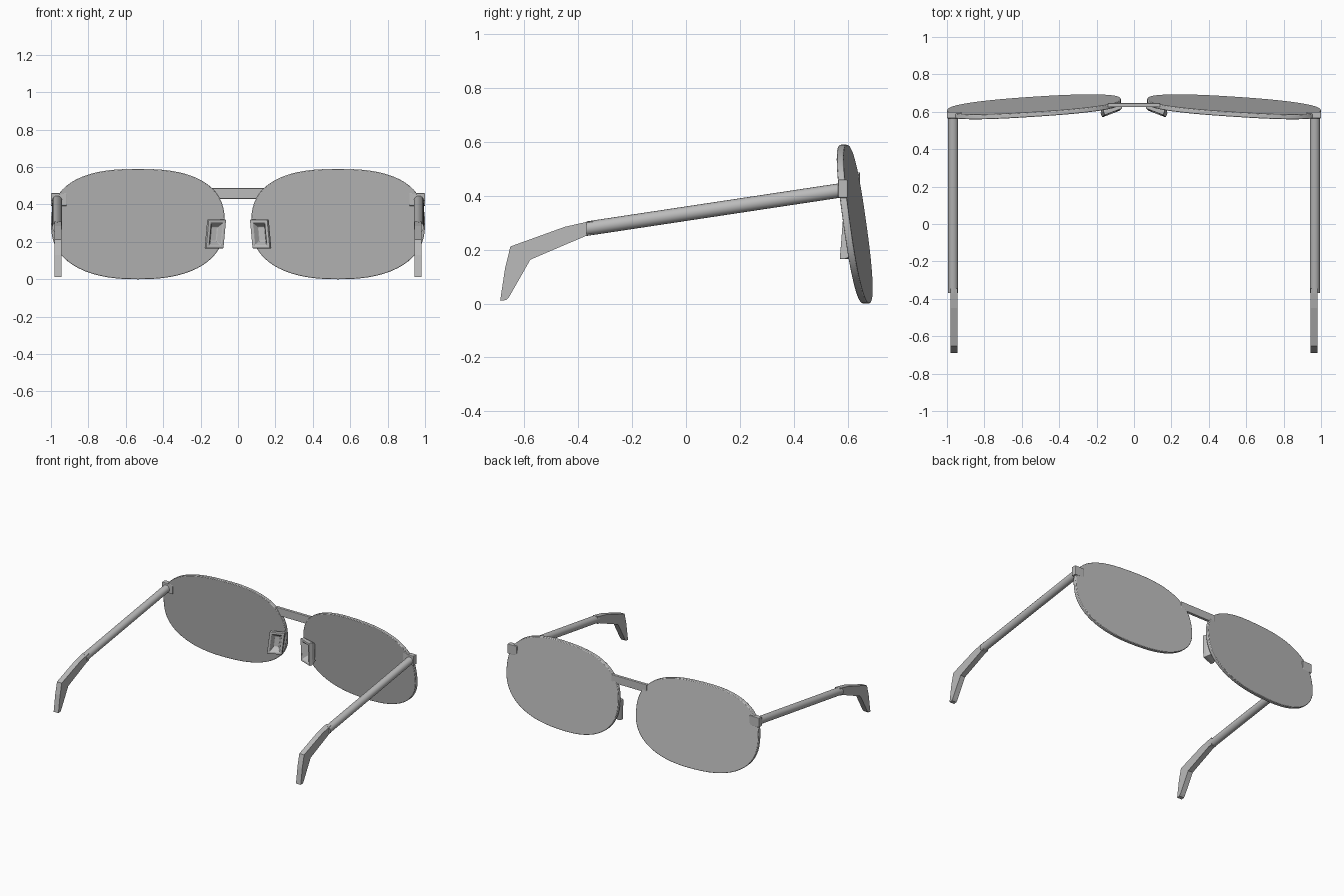
import bpy, bmesh, math
from mathutils import Vector

if "Cube" in bpy.data.objects:
    bpy.data.objects.remove(bpy.data.objects["Cube"], do_unlink=True)

grey = bpy.data.materials.new("soft_grey")
grey.use_nodes = True
grey.diffuse_color = (0.5, 0.5, 0.5, 1)
grey.node_tree.nodes["Principled BSDF"].inputs["Base Color"].default_value = (0.5, 0.5, 0.5, 1)


def loft(name, loops, bevel=0.0, smooth=False):
    """Skin a row of matching point loops and cap both ends."""
    bm = bmesh.new()
    rings = [[bm.verts.new(p) for p in loop] for loop in loops]
    n = len(rings[0])
    for a, b in zip(rings, rings[1:]):
        for i in range(n):
            j = (i + 1) % n
            bm.faces.new((a[i], a[j], b[j], b[i]))
    bm.faces.new(rings[0][::-1])
    bm.faces.new(rings[-1])
    bmesh.ops.recalc_face_normals(bm, faces=bm.faces)
    mesh = bpy.data.meshes.new(name)
    bm.to_mesh(mesh)
    bm.free()
    mesh.materials.append(grey)
    obj = bpy.data.objects.new(name, mesh)
    bpy.context.collection.objects.link(obj)
    if bevel:
        mod = obj.modifiers.new("soft_edges", "BEVEL")
        mod.width = bevel
        mod.segments = 2
        mod.limit_method = "ANGLE"
    if smooth:
        bpy.ops.object.select_all(action="DESELECT")
        obj.select_set(True)
        bpy.context.view_layer.objects.active = obj
        bpy.ops.object.shade_smooth_by_angle(angle=math.radians(35))
    return obj


def rect(x0, x1, z0, z1, y):
    return [(x0, y, z0), (x1, y, z0), (x1, y, z1), (x0, y, z1)]


def power(v, n):
    return math.copysign(abs(v) ** (2 / n), v)


def lens_outline(side, back):
    """Rounded lens outline, leaning back at the top and wrapping at the sides."""
    pts = []
    for i in range(64):
        a = math.tau * i / 64
        n = 2.55 if math.sin(a) >= 0 else 2.35
        dx, dz = 0.465 * power(math.cos(a), n), 0.295 * power(math.sin(a), n)
        y = 0.64 - 0.065 * dx - 0.14 * dz - back
        pts.append((side * (0.535 + dx), y, 0.295 + dz))
    return pts


def pad_loop(side, scale, depth):
    """Slanted rectangle on the nose pad plane, pushed along the pad normal."""
    across, up = Vector((0.047, -0.018, 0)), Vector((-0.007, 0.006, 0.077))
    centre = Vector((0.12, 0.603, 0.242)) + Vector((-0.36, -0.93, 0)) * depth
    out = []
    for u, v in ((-1, -1), (1, -1), (1, 1), (-1, 1)):
        p = centre + across * u * scale[0] + up * v * scale[1]
        out.append((side * p.x, p.y, p.z))
    return out


def tube_ring(side, y, z, r):
    return [(side * (0.967 + r * math.cos(math.tau * i / 16)), y,
             z + r * math.sin(math.tau * i / 16)) for i in range(16)]


# Side outline of the hooked ear tip, as (y, z)
TIP = [(-0.345, 0.308), (-0.375, 0.302), (-0.45, 0.285), (-0.522, 0.259),
       (-0.652, 0.212), (-0.672, 0.13), (-0.69, 0.011), (-0.667, 0.013),
       (-0.656, 0.026), (-0.578, 0.163), (-0.37, 0.252), (-0.345, 0.256)]

for label, s in (("left", 1), ("right", -1)):
    # Lens plate
    loft(label + "_lens", [lens_outline(s, 0), lens_outline(s, 0.026)], 0.004, True)

    # Nose pad: a small dish with a raised rim
    loft(label + "_nose_pad", [
        pad_loop(s, (0.75, 0.8), -0.045),
        pad_loop(s, (1, 1), -0.012),
        pad_loop(s, (1, 1), 0.01),
        pad_loop(s, (0.68, 0.8), 0.01),
        pad_loop(s, (0.35, 0.5), -0.025)], 0.004)

    # Hinge block
    loft(label + "_hinge", [rect(s * 0.915, s, 0.392, 0.46, 0.565),
                            rect(s * 0.925, s, 0.392, 0.46, 0.6)], 0.004)

    # Temple arm
    loft(label + "_temple_arm", [tube_ring(s, -0.37, 0.278, 0.027),
                                 tube_ring(s, 0.572, 0.42, 0.027)], 0, True)

    # Ear tip
    loft(label + "_ear_tip", [[(s * x, y, z) for y, z in TIP] for x in (0.944, 0.982)])

# Bridge between the lenses
loft("bridge", [rect(-0.14, 0.14, 0.43, 0.487, 0.625),
                rect(-0.14, 0.14, 0.43, 0.487, 0.646)], 0.003)
